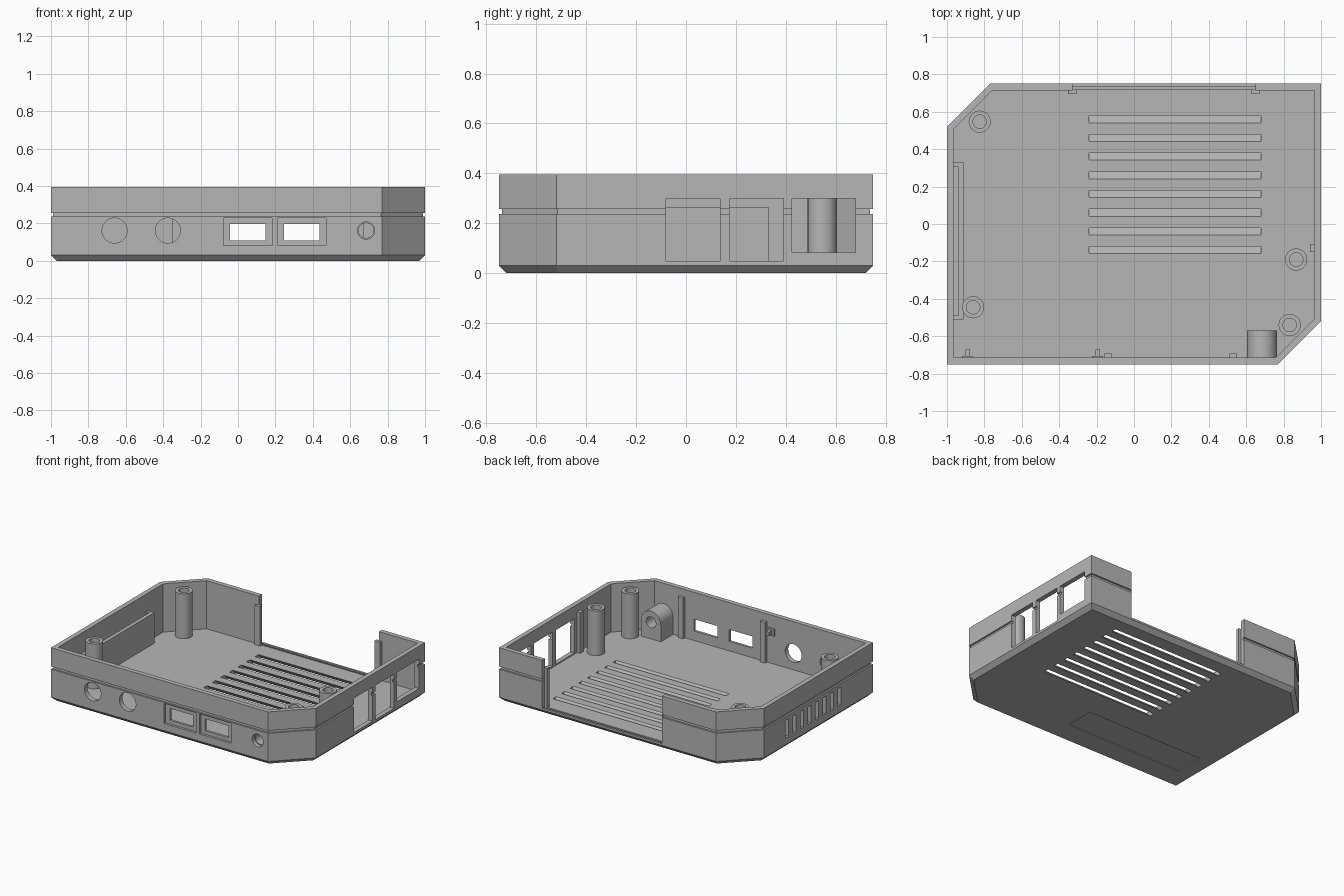
import bpy, bmesh, math
from mathutils import Vector

if "Cube" in bpy.data.objects:
    bpy.data.objects.remove(bpy.data.objects["Cube"])

grey = bpy.data.materials.new("plastic_grey")
grey.diffuse_color = (0.47, 0.47, 0.47, 1)
grey.use_nodes = True
grey.node_tree.nodes["Principled BSDF"].inputs["Base Color"].default_value = grey.diffuse_color
WALL, FLOOR, TOP = 0.035, 0.04, 0.395


def make(name, bm, smooth=False):
    bmesh.ops.recalc_face_normals(bm, faces=bm.faces)
    me = bpy.data.meshes.new(name)
    bm.to_mesh(me)
    bm.free()
    me.materials.append(grey)
    ob = bpy.data.objects.new(name, me)
    bpy.context.collection.objects.link(ob)
    if smooth:
        shade(ob)
    return ob


def shade(ob):
    bpy.ops.object.select_all(action='DESELECT')
    ob.select_set(True)
    bpy.context.view_layer.objects.active = ob
    bpy.ops.object.shade_smooth_by_angle(angle=math.radians(30))


def stack(bm, loops):
    """Closed solid skinned through a list of point loops."""
    rings = [[bm.verts.new(p) for p in loop] for loop in loops]
    n = len(rings[0])
    for a, b in zip(rings, rings[1:]):
        for i in range(n):
            j = (i + 1) % n
            bm.faces.new((a[i], a[j], b[j], b[i]))
    bm.faces.new(rings[0][::-1])
    bm.faces.new(rings[-1])


def box(bm, x0, x1, y0, y1, z0, z1, lean=0):
    """Box whose bottom is shifted along y by lean."""
    stack(bm, [[(x0, y0 + s, z), (x1, y0 + s, z), (x1, y1 + s, z), (x0, y1 + s, z)]
               for z, s in ((z0, lean), (z1, 0))])


def rod_y(bm, x, z, r, y0, y1, n=40):
    stack(bm, [[(x + r * math.cos(2 * math.pi * i / n), y, z + r * math.sin(2 * math.pi * i / n))
                for i in range(n)] for y in (y0, y1)])


def cut(target, bm):
    cutter = make("cutter", bm)
    cutter.hide_render = True
    mod = target.modifiers.new("cut", 'BOOLEAN')
    mod.operation, mod.solver, mod.object = 'DIFFERENCE', 'EXACT', cutter
    bpy.context.view_layer.objects.active = target
    bpy.ops.object.modifier_apply(modifier=mod.name)
    bpy.data.objects.remove(cutter)


def outline(d, z):
    """Rectangle with two clipped opposite corners, inset by d."""
    x, y = 1 - d, 0.75 - d
    k = 1.52 - d * math.sqrt(2)
    return [(-x, -y, z), (k - y, -y, z), (x, x - k, z), (x, y, z), (y - k, y, z), (-x, k - x, z)]


# Case shell: chamfered base, seam groove, hollow inside
bm = bmesh.new()
stack(bm, [outline(d, z) for d, z in (
    (0.03, 0), (0, 0.03), (0, 0.237), (0.012, 0.237), (0.012, 0.257), (0, 0.257),
    (0, TOP), (WALL, TOP), (WALL, FLOOR))])
shell = make("case_shell", bm)

# Slanted floor louvers
bm = bmesh.new()
for i in range(8):
    y = 0.56 - 0.1 * i
    box(bm, -0.24, 0.68, y - 0.029, y + 0.009, -0.01, 0.05, 0.06)
cut(shell, bm)

# Label recess underneath, back opening and its panel groove
bm = bmesh.new()
box(bm, -0.86, 0.10, -0.56, -0.34, -0.01, 0.006)
box(bm, -0.33, 0.65, 0.70, 0.80, FLOOR + 0.004, 0.5)
cut(shell, bm)
bm = bmesh.new()
box(bm, -0.33, 0.65, 0.72, 0.735, 0.028, 0.06)
cut(shell, bm)

# Right side port windows and left side vents
bm = bmesh.new()
for y0, y1, z0 in ((-0.08, 0.137, 0.048), (0.175, 0.39, 0.048), (0.425, 0.68, 0.083)):
    box(bm, 0.94, 1.05, y0, y1, z0, 0.30)
for i in range(8):
    y = 0.25 - 0.087 * i
    box(bm, -1.05, -0.95, y - 0.018, y + 0.018, 0.08, 0.21)
cut(shell, bm)

# Front round holes and recessed port frames
bm = bmesh.new()
for x, r in ((-0.66, 0.067), (-0.375, 0.067), (0.685, 0.046)):
    rod_y(bm, x, 0.162, r, -0.8, -0.70)
for x in (0.053, 0.34):
    box(bm, x - 0.13, x + 0.13, -0.8, -0.733, 0.083, 0.23)
cut(shell, bm)
bm = bmesh.new()
for x in (0.053, 0.34):
    box(bm, x - 0.095, x + 0.095, -0.8, -0.70, 0.11, 0.197)
cut(shell, bm)
shade(shell)

# Screw posts with blind holes
for i, (x, y) in enumerate(((-0.825, 0.547), (-0.86, -0.445), (0.867, -0.19), (0.832, -0.54))):
    bm = bmesh.new()
    n = 32
    stack(bm, [[(x + r * math.cos(2 * math.pi * k / n), y + r * math.sin(2 * math.pi * k / n), z)
                for k in range(n)]
               for r, z in ((0.059, 0.03), (0.059, 0.37), (0.036, 0.37), (0.036, 0.12))])
    make(f"screw_post_{i + 1}", bm, True)

# Arched socket block behind the small front hole
arch = [(0.605, 0.03), (0.765, 0.03)] + [
    (0.685 + 0.08 * math.cos(math.pi * i / 20), 0.165 + 0.08 * math.sin(math.pi * i / 20))
    for i in range(21)]
bm = bmesh.new()
stack(bm, [[(x, y, z) for x, z in arch] for y in (-0.72, -0.57)])
socket = make("socket_block", bm)
bm = bmesh.new()
rod_y(bm, 0.685, 0.162, 0.04, -0.8, -0.5)
cut(socket, bm)
shade(socket)

# Left channel behind the vents, a thin three-sided screen
bm = bmesh.new()
box(bm, -0.94, -0.912, -0.51, 0.33, 0.03, 0.265)
box(bm, -0.975, -0.93, 0.308, 0.33, 0.03, 0.265)
box(bm, -0.975, -0.93, -0.51, -0.488, 0.03, 0.265)
make("vent_screen", bm)

# Inner board ribs and clips
ribs = bmesh.new()
for x in (-0.14, 0.53):
    box(ribs, x - 0.02, x + 0.02, -0.72, -0.692, 0.03, 0.34)
box(ribs, 0.94, 0.97, -0.15, -0.11, 0.03, 0.34)
for x in (-0.33, 0.65):
    box(ribs, x - 0.022, x + 0.022, 0.695, 0.72, 0.03, 0.33)
make("guide_ribs", ribs)
clips = bmesh.new()
for x in (-0.89, -0.195):
    box(clips, x - 0.03, x + 0.03, -0.72, -0.705, 0.25, 0.30)
    box(clips, x - 0.012, x + 0.012, -0.71, -0.67, 0.262, 0.288)
make("lid_clips", clips)
